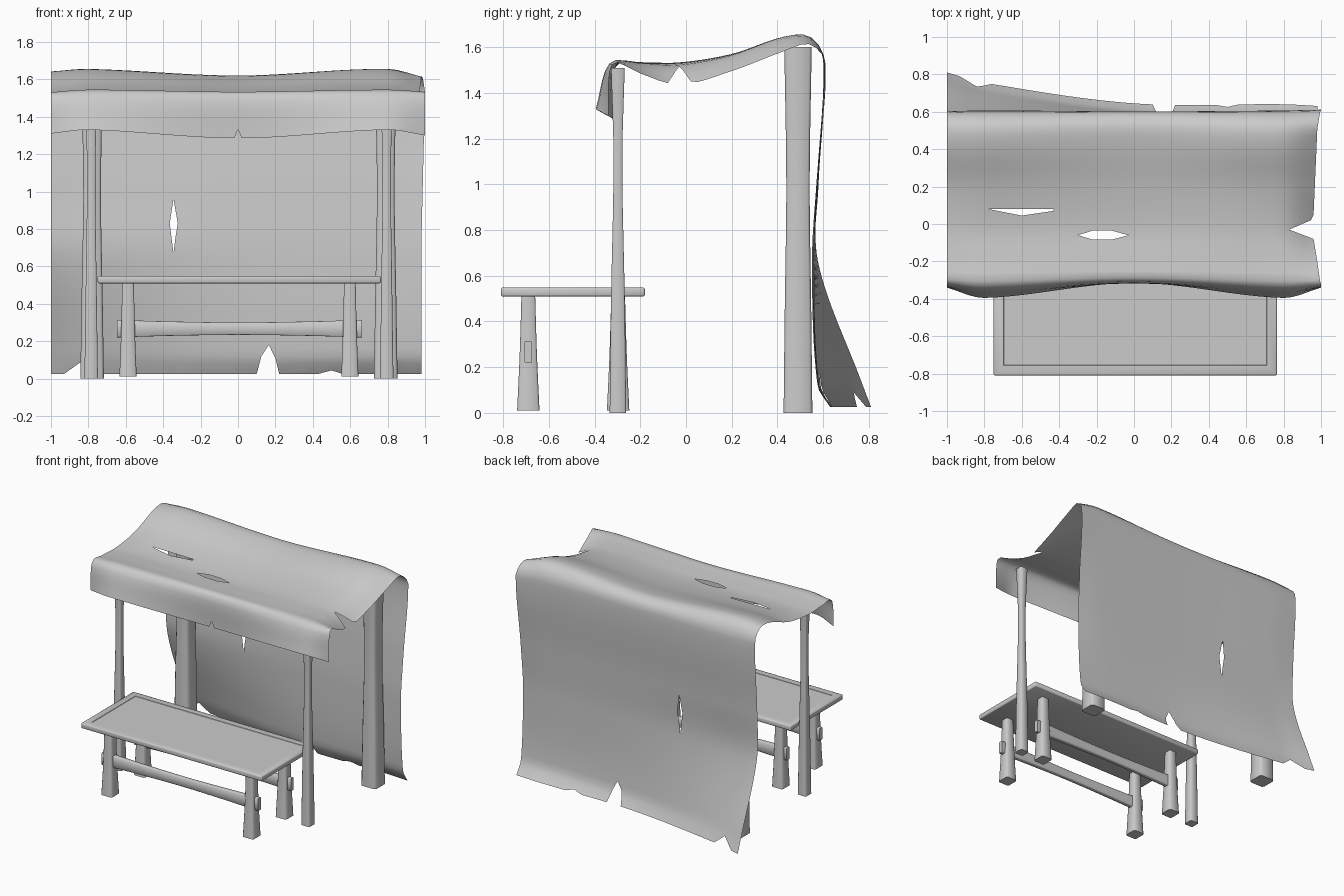
import bpy, bmesh, math
from mathutils import Vector, geometry

if "Cube" in bpy.data.objects:
    bpy.data.objects.remove(bpy.data.objects["Cube"])


def finish(bm, name, angle=50):
    me = bpy.data.meshes.new(name)
    bm.to_mesh(me)
    bm.free()
    ob = bpy.data.objects.new(name, me)
    bpy.context.collection.objects.link(ob)
    bpy.ops.object.select_all(action='DESELECT')
    ob.select_set(True)
    bpy.context.view_layer.objects.active = ob
    bpy.ops.object.shade_smooth_by_angle(angle=math.radians(angle))
    return ob


def hermite(keys, vals, t):
    """Smooth non-uniform interpolation of vals over keys."""
    n = len(keys)
    i = max(k for k in range(n - 1) if k == 0 or keys[k] <= t)

    def tan(k):
        a, b = max(k - 1, 0), min(k + 1, n - 1)
        return (vals[b] - vals[a]) / (keys[b] - keys[a])
    h = keys[i + 1] - keys[i]
    u = (t - keys[i]) / h
    return (vals[i] * (2*u**3 - 3*u**2 + 1) + tan(i) * (h * (u**3 - 2*u**2 + u))
            + vals[i + 1] * (3*u**2 - 2*u**3) + tan(i + 1) * (h * (u**3 - u**2)))


def timber(name, centre, stations, axis='Z', steps=10):
    """Loft chamfered-square sections (position, half a, half b)."""
    keys = [s[0] for s in stations]
    halves = [Vector(s[1:]) for s in stations]
    bm = bmesh.new()
    rings = []
    for j in range(steps + 1):
        t = keys[0] + (keys[-1] - keys[0]) * j / steps
        a, b = hermite(keys, halves, t)
        c = 0.2 * min(a, b)
        ring = []
        for p, q in ((a, c - b), (a, b - c), (a - c, b), (c - a, b),
                     (-a, b - c), (-a, c - b), (c - a, -b), (a - c, -b)):
            off = Vector((p, q, t)) if axis == 'Z' else Vector((t, p, q))
            ring.append(bm.verts.new(Vector(centre) + off))
        rings.append(ring)
    for r0, r1 in zip(rings, rings[1:]):
        for k in range(8):
            m = (k + 1) % 8
            bm.faces.new((r0[k], r0[m], r1[m], r1[k]))
    bm.faces.new(rings[0][::-1])
    bm.faces.new(rings[-1])
    bmesh.ops.recalc_face_normals(bm, faces=bm.faces)
    return finish(bm, name)


# Awning posts and table legs
for side, sx in (("left", -1), ("right", 1)):
    timber(f"{side}_back_post", (sx * 0.785 + 0.005, 0.49, 0),
           [(0, .063, .063), (.45, .056, .058), (1.0, .047, .051), (1.60, .057, .06)])
    timber(f"{side}_front_post", (sx * 0.79 + 0.005, -0.298, 0),
           [(0, .036, .036), (.5, .029, .03), (1.1, .022, .019), (1.51, .032, .030)])
    for row, y in (("front", -0.69), ("back", -0.297)):
        timber(f"{side}_{row}_table_leg", (0.005 + sx * 0.593, y, 0),
               [(.01, .046, .049), (.25, .037, .038), (.515, .031, .03)])

# Table stretchers
for row, y in (("front", -0.69), ("back", -0.297)):
    timber(f"{row}_stretcher", (0.008, y, 0.267),
           [(-.655, .017, .047), (-.4, .017, .039), (0, .016, .033),
            (.4, .017, .039), (.655, .017, .047)], axis='X')

# Table top with a shallow sunken panel
bm = bmesh.new()
bmesh.ops.create_cube(bm, size=1)
for v in bm.verts:
    v.co = Vector((0.007 + v.co.x * 1.515, -0.495 + v.co.y * 0.63, 0.529 + v.co.z * 0.039))
bmesh.ops.bevel(bm, geom=bm.edges[:], offset=0.008, segments=2, profile=0.5, affect='EDGES')
top = max(bm.faces, key=lambda f: (f.normal.z > 0.9) * f.calc_area())
bmesh.ops.inset_region(bm, faces=[top], thickness=0.065)
bmesh.ops.inset_region(bm, faces=[top], thickness=0.003, depth=-0.003)
finish(bm, "table_top", 50)

# Awning cloth: cross-sections (y, z) from front hem over the roof to back hem
S = [-.53, -.32, -.2, -.03, .2, .42, .54, .65, 1.2, 1.55, 2.07, 2.17]
X = [-1, -.8, 0, .8, 1]
roof = [(-.395, 1.33), (-.33, 1.535), (-.2, 1.53), (-.03, 1.522), (.2, 1.565),
        (.42, 1.643), (.54, 1.648)]
sections = [
    [(-.34, 1.31), (-.315, 1.52), (-.2, 1.52), (-.03, 1.515), (.2, 1.55), (.42, 1.63),
     (.54, 1.635), (.60, 1.55), (.575, 1), (.58, .65), (.77, .13), (.81, .025)],
    roof + [(.605, 1.55), (.58, 1), (.57, .65), (.71, .13), (.755, .025)],
    [(-.315, 1.285), (-.305, 1.52), (-.2, 1.525), (-.03, 1.517), (.2, 1.55), (.42, 1.605),
     (.54, 1.617), (.60, 1.55), (.572, 1), (.56, .65), (.6, .12), (.645, .025)],
    roof + [(.605, 1.55), (.575, 1), (.56, .65), (.58, .12), (.64, .025)],
    [(-.34, 1.30), (-.32, 1.53), (-.2, 1.48), (-.03, 1.41), (.2, 1.48), (.42, 1.57),
     (.54, 1.61), (.61, 1.53), (.57, 1), (.55, .65), (.575, .12), (.63, .025)],
]
sections = [[Vector(p) for p in sec] for sec in sections]


def cloth_point(x, s):
    y, z = hermite(X, [hermite(S, sec, s) for sec in sections], x)
    return Vector((x, y, z))


# Ragged outline and tears in flat cloth space
outline = [(-1, -.53), (-.02, -.53), (0, -.49), (.02, -.53), (1, -.53), (1, -.33),
           (.98, -.2), (.96, -.08), (.83, -.03), (.945, .02), (.96, .05), (.98, .5),
           (1, .65), (.98, 1.5), (.98, 2.17), (.56, 2.17), (.5, 2.15), (.43, 2.17),
           (.22, 2.17), (.2, 2.08), (.165, 2.01), (.125, 2.07), (.1, 2.17),
           (-.76, 2.17), (-.84, 2.11), (-.93, 2.17), (-1, 2.17)]
tears = [[(-.78, .08), (-.6, .045), (-.43, .07), (-.43, .08)],
         [(-.30, -.06), (-.22, -.083), (-.12, -.083), (-.03, -.06), (-.12, -.035), (-.22, -.035)],
         [(-.345, 1.24), (-.365, 1.37), (-.355, 1.45), (-.345, 1.53), (-.335, 1.45), (-.322, 1.37)]]
pts, edges = [], []
for loop in [outline] + tears:
    start = len(pts)
    for a, b in zip(loop, loop[1:] + loop[:1]):
        a, b = Vector(a), Vector(b)
        n = max(1, round((b - a).length / 0.04))
        pts += [a.lerp(b, i / n) for i in range(n)]
    count = len(pts) - start
    edges += [(start + i, start + (i + 1) % count) for i in range(count)]
rim = pts[:]
for i in range(1, 40):
    for j in range(1, 68):
        p = Vector((-1 + i * 0.05, -.53 + j * 0.04))
        if min((p - q).length for q in rim) > 0.022:
            pts.append(p)
verts, _, faces, *_ = geometry.delaunay_2d_cdt(pts, edges, [], 1, 1e-5)


def inside(p, loop):
    hit = False
    for (ax, ay), (bx, by) in zip(loop, loop[1:] + loop[:1]):
        if (ay > p.y) != (by > p.y) and p.x < ax + (p.y - ay) / (by - ay) * (bx - ax):
            hit = not hit
    return hit


bm = bmesh.new()
bv = [bm.verts.new(cloth_point(*v)) for v in verts]
for f in faces:
    mid = sum((verts[i] for i in f), Vector((0, 0))) / 3
    if inside(mid, outline) and not any(inside(mid, t) for t in tears):
        bm.faces.new([bv[i] for i in f])
bmesh.ops.delete(bm, geom=[v for v in bm.verts if not v.link_faces], context='VERTS')
finish(bm, "awning_cloth", 60)
